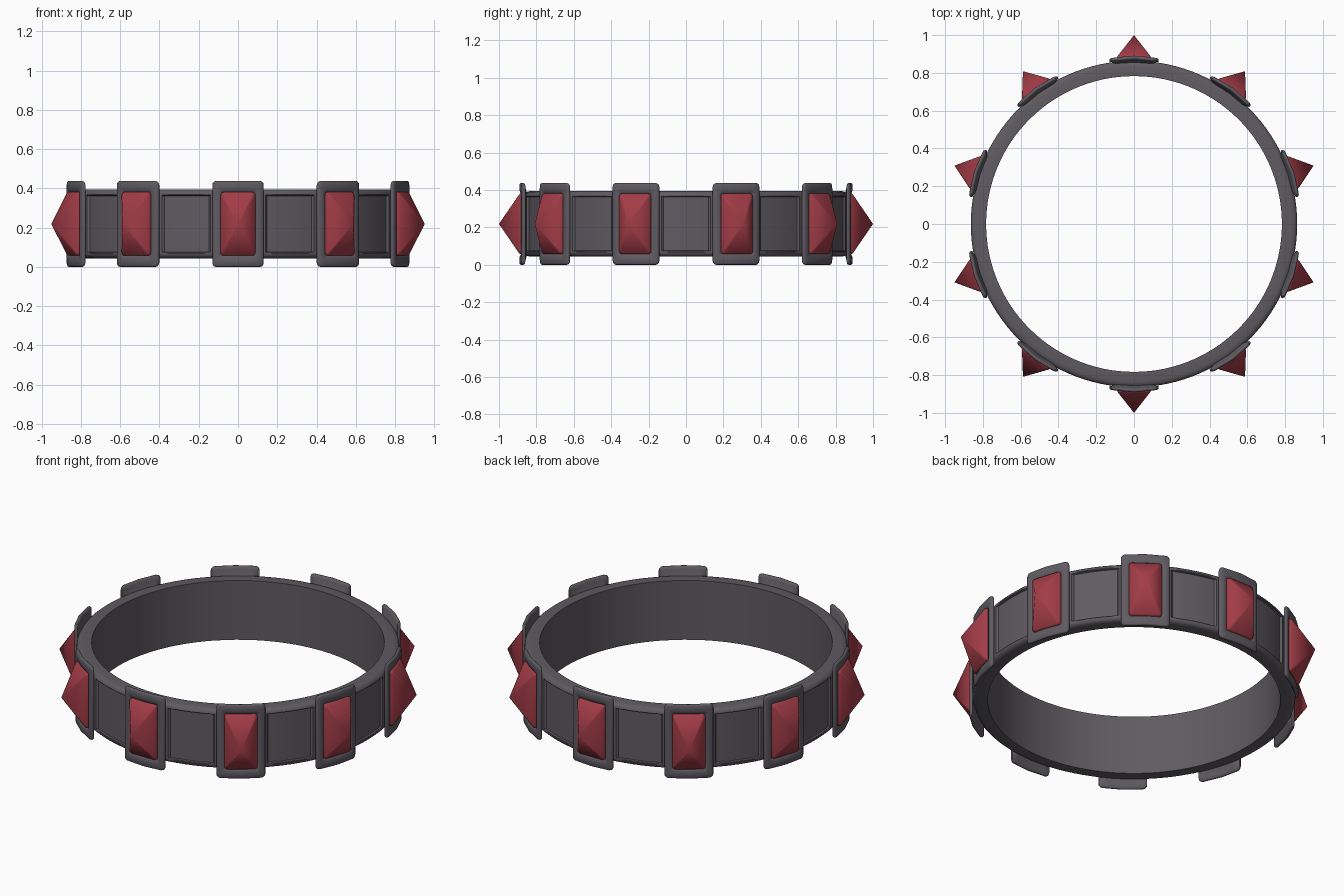
import bpy, bmesh, math
from mathutils import Matrix

if "Cube" in bpy.data.objects:
    bpy.data.objects.remove(bpy.data.objects["Cube"])

N = 10            # number of studs
ZC = 0.219        # mid height of the band


def material(name, col):
    m = bpy.data.materials.new(name)
    m.diffuse_color = (*col, 1)
    m.use_nodes = True
    m.node_tree.nodes["Principled BSDF"].inputs["Base Color"].default_value = m.diffuse_color
    return m


GREY = material("dark grey metal", (0.115, 0.105, 0.122))
RED = material("red gem", (0.36, 0.045, 0.062))


def finish(bm, name, mat, angle):
    bmesh.ops.recalc_face_normals(bm, faces=bm.faces)
    me = bpy.data.meshes.new(name)
    bm.to_mesh(me)
    bm.free()
    me.materials.append(mat)
    ob = bpy.data.objects.new(name, me)
    bpy.context.collection.objects.link(ob)
    bpy.ops.object.select_all(action='DESELECT')
    ob.select_set(True)
    bpy.context.view_layer.objects.active = ob
    bpy.ops.object.shade_smooth_by_angle(angle=math.radians(angle))
    return ob


def bridge(bm, a, b):
    n = len(a)
    for i in range(n):
        j = (i + 1) % n
        bm.faces.new((a[i], a[j], b[j], b[i]))


# band: revolved profile, outer wall sunk into a panel between studs
half = [(0.783, 0.175), (0.835, 0.175), (0.851, 0.171), (0.861, 0.162),
        (0.864, 0.150), (0.862, 0.146), (0.853, 0.143)]
profile = half + [(r, -h) for r, h in reversed(half)]
sector = [0, 4, 8, 9.3, 9.9, 12, 15, 18, 21, 24, 26.1, 26.7, 28, 32]
bm = bmesh.new()
rings = []
for k in range(N):
    for a in sector:
        t = math.radians(a + 36 * k - 90)
        sunk = 9.5 < a < 26.5
        rings.append([bm.verts.new((math.cos(t) * (r if sunk or abs(h) > 0.147 else 0.864),
                                    math.sin(t) * (r if sunk or abs(h) > 0.147 else 0.864),
                                    ZC + h)) for r, h in profile])
for i in range(len(rings)):
    bridge(bm, rings[i], rings[(i + 1) % len(rings)])
finish(bm, "band", GREY, 35)


def outline(bm, w, h, c, r, bend):
    """Rounded rectangle facing -y at radius r, bent along the band."""
    pts = []
    for sx, sz, start in ((1, 1, 0), (-1, 1, 90), (-1, -1, 180), (1, -1, 270)):
        for s in (0, 30, 60, 90):
            t = math.radians(start + s)
            pts.append((sx * (w - c) + c * math.cos(t), sz * (h - c) + c * math.sin(t)))
        # middle of the following side, so the bend reads on top and bottom
        if sx * sz > 0:
            pts.append((0, sz * h))
    return [bm.verts.new((x, -(r - bend * x * x), ZC + z)) for x, z in pts]


def loft(bm, loops):
    for a, b in zip(loops, loops[1:]):
        bridge(bm, a, b)


# half width, half height, corner radius, radial distance
plate_loops = [(0.100, 0.165, 0.02, 0.855), (0.106, 0.180, 0.02, 0.862),
               (0.118, 0.200, 0.02, 0.869), (0.129, 0.216, 0.02, 0.874),
               (0.131, 0.219, 0.02, 0.880), (0.129, 0.217, 0.02, 0.887),
               (0.123, 0.211, 0.02, 0.891), (0.100, 0.178, 0.015, 0.890),
               (0.088, 0.163, 0.012, 0.884), (0.080, 0.155, 0.010, 0.872)]

for k in range(N):
    rot = Matrix.Rotation(math.radians(36 * k), 4, 'Z')
    # mounting plate with flared back and softened rim
    bm = bmesh.new()
    loft(bm, [outline(bm, *p, 0.9) for p in plate_loops])
    bm.transform(rot)
    finish(bm, f"stud_plate_{k + 1}", GREY, 50)
    # pyramid gem
    bm = bmesh.new()
    base = [outline(bm, 0.088, 0.162, 0.016, 0.868, 0),
            outline(bm, 0.088, 0.162, 0.016, 0.886, 0),
            outline(bm, 0.084, 0.156, 0.014, 0.893, 0)]
    loft(bm, base)
    tip = bm.verts.new((0, -1.0, ZC))
    last = base[-1]
    for i in range(len(last)):
        bm.faces.new((last[i], last[(i + 1) % len(last)], tip))
    bm.transform(rot)
    finish(bm, f"gem_{k + 1}", RED, 60)
